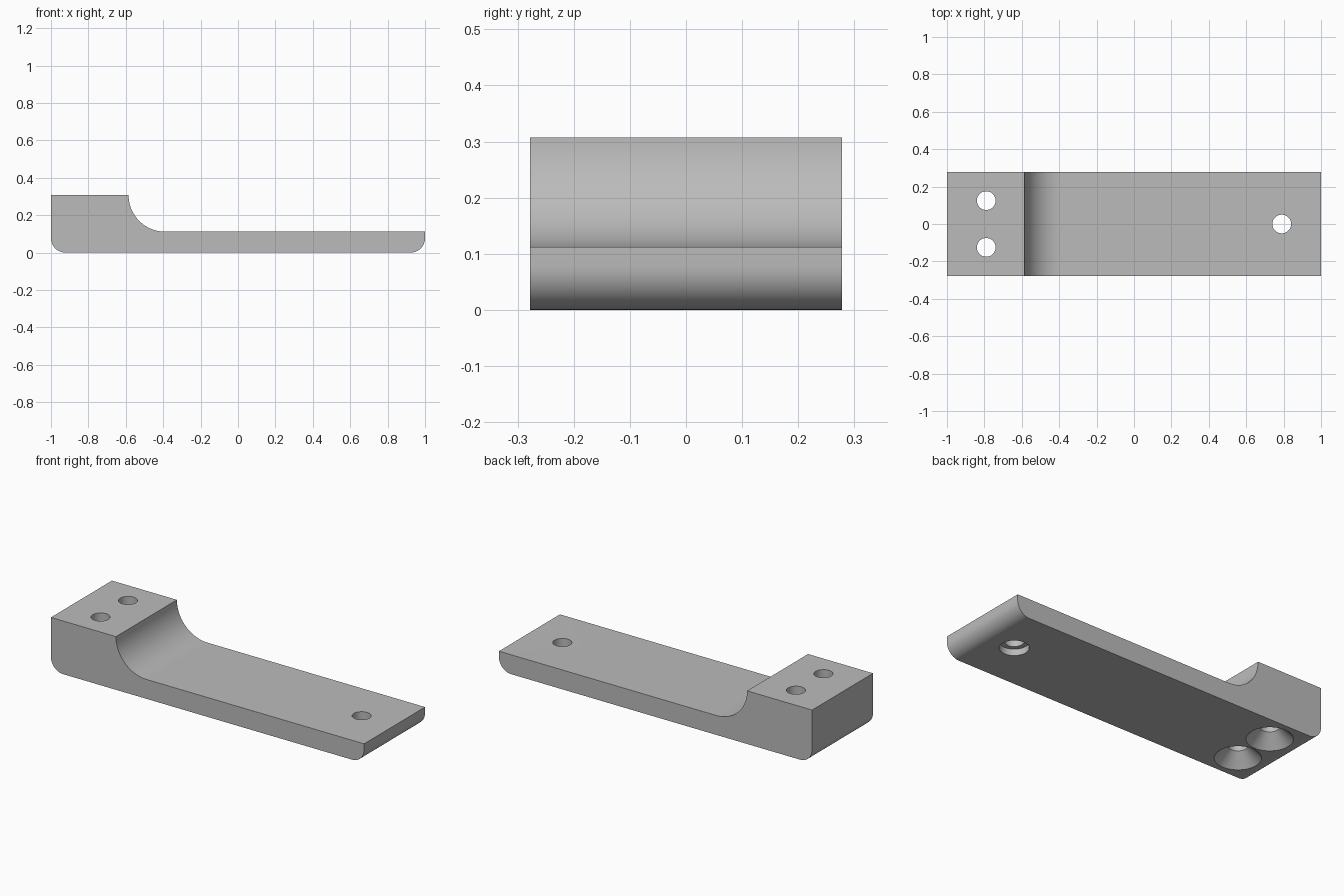
import bpy, bmesh
from math import cos, sin, pi, radians

cube = bpy.data.objects.get("Cube")
if cube:
    bpy.data.objects.remove(cube, do_unlink=True)

HALF_W, TOP, PLATE = 0.278, 0.307, 0.112
COVE, ROUND = 0.195, 0.078
HOLE_R = 0.05

grey = bpy.data.materials.new("plain grey")
grey.use_nodes = True
colour = (0.5, 0.5, 0.5, 1)
grey.diffuse_color = colour
grey.node_tree.nodes["Principled BSDF"].inputs["Base Color"].default_value = colour


def add_object(name, bm):
    bmesh.ops.recalc_face_normals(bm, faces=bm.faces)
    mesh = bpy.data.meshes.new(name)
    bm.to_mesh(mesh)
    bm.free()
    mesh.materials.append(grey)
    obj = bpy.data.objects.new(name, mesh)
    bpy.context.collection.objects.link(obj)
    return obj


def arc(cx, cz, r, start, end, steps=16):
    angles = [radians(start + (end - start) * i / steps) for i in range(steps + 1)]
    return [(cx + r * cos(a), cz + r * sin(a)) for a in angles]


def lathe(name, x, y, profile, sides=48):
    """Closed solid turned about a vertical axis from (radius, z) points."""
    bm = bmesh.new()
    rings = [[bm.verts.new((x + r * cos(2 * pi * i / sides), y + r * sin(2 * pi * i / sides), z))
              for i in range(sides)] for r, z in profile]
    for low, high in zip(rings, rings[1:]):
        for i in range(sides):
            j = (i + 1) % sides
            bm.faces.new((low[i], low[j], high[j], high[i]))
    bm.faces.new(rings[0])
    bm.faces.new(rings[-1])
    return add_object(name, bm)


# Body: side profile with rounded lower ends and a cove below the raised block
profile = arc(-1 + ROUND, ROUND, ROUND, 180, 270)
profile += arc(1 - ROUND, ROUND, ROUND, 270, 360)
profile += [(1, PLATE)]
profile += arc(-0.585 + COVE, TOP, COVE, 270, 180, 24)
profile += [(-1, TOP)]
bm = bmesh.new()
side = bm.faces.new([bm.verts.new((x, -HALF_W, z)) for x, z in profile])
extruded = bmesh.ops.extrude_face_region(bm, geom=[side])["geom"]
bmesh.ops.translate(bm, vec=(0, 2 * HALF_W, 0),
                    verts=[v for v in extruded if isinstance(v, bmesh.types.BMVert)])
body = add_object("bracket_body", bm)

# Hole cutters: two countersunk through the block, one counterbored in the plate
sink = [(0.13, -0.01), (HOLE_R, 0.07), (HOLE_R, 0.4)]
bore = [(0.076, -0.01), (0.076, 0.037), (HOLE_R, 0.037), (HOLE_R, 0.4)]
cutters = [lathe("countersink_cutter", -0.79, y, sink) for y in (-0.125, 0.125)]
cutters.append(lathe("counterbore_cutter", 0.79, 0, bore))

bpy.ops.object.select_all(action="DESELECT")
body.select_set(True)
bpy.context.view_layer.objects.active = body
for cutter in cutters:
    cutter.hide_render = True
    cut = body.modifiers.new("hole", "BOOLEAN")
    cut.operation = "DIFFERENCE"
    cut.solver = "EXACT"
    cut.object = cutter
    bpy.ops.object.modifier_apply(modifier=cut.name)
    bpy.data.objects.remove(cutter, do_unlink=True)

bpy.ops.object.shade_smooth_by_angle(angle=radians(30))
